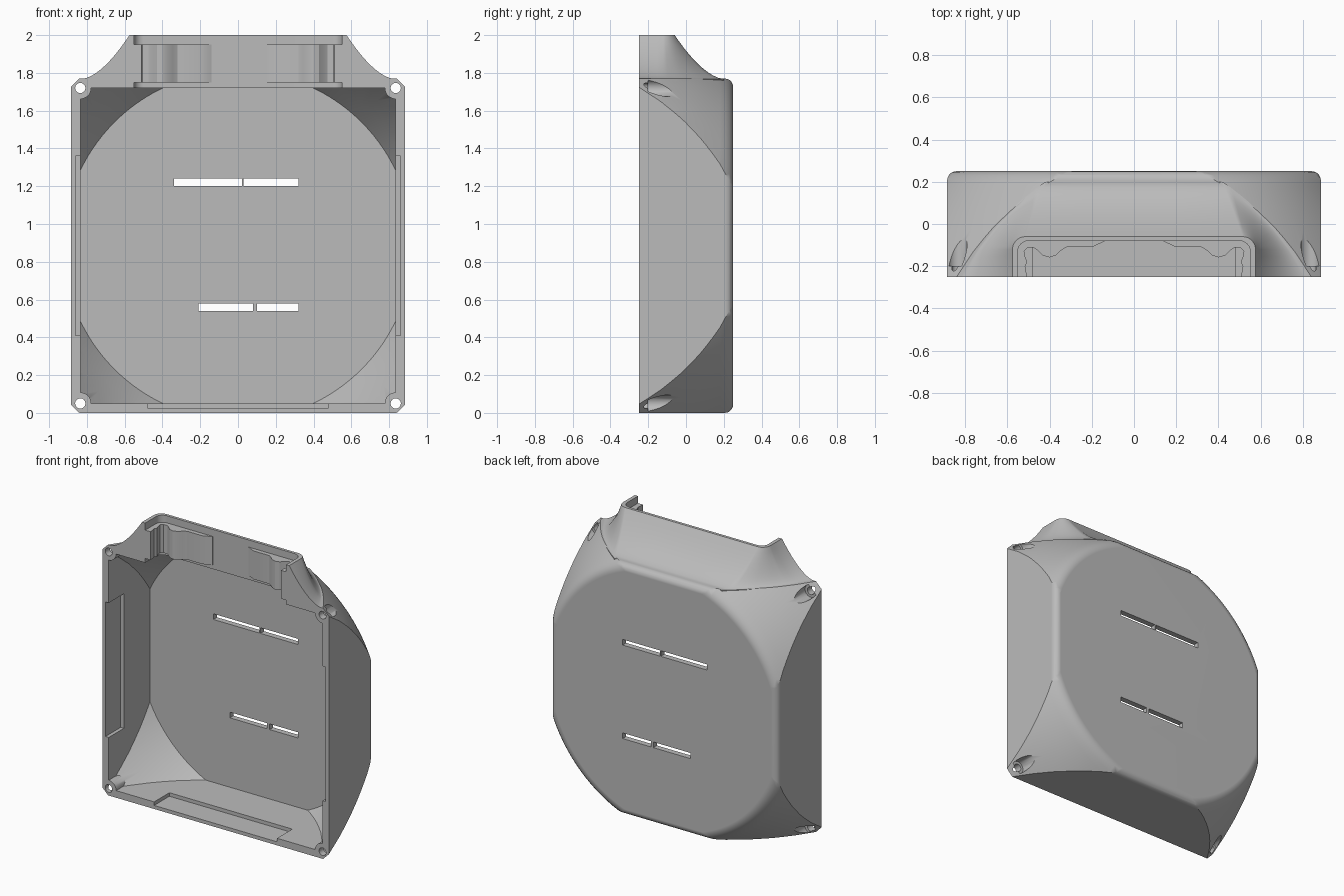
import bpy, bmesh, math
from mathutils import Matrix, Vector

cube = bpy.data.objects.get("Cube")
if cube:
    bpy.data.objects.remove(cube, do_unlink=True)

MID = 0.885      # half width of the case and height of its axis
FRONT = -0.25    # open face

grey = bpy.data.materials.new("plain grey")
grey.use_nodes = True
grey.diffuse_color = (0.5, 0.5, 0.5, 1)
grey.node_tree.nodes["Principled BSDF"].inputs["Base Color"].default_value = (0.5, 0.5, 0.5, 1)


def make(name, bm):
    bmesh.ops.recalc_face_normals(bm, faces=bm.faces[:])
    me = bpy.data.meshes.new(name)
    bm.to_mesh(me)
    bm.free()
    me.materials.append(grey)
    ob = bpy.data.objects.new(name, me)
    bpy.context.collection.objects.link(ob)
    return ob


def select(ob):
    bpy.ops.object.select_all(action='DESELECT')
    ob.select_set(True)
    bpy.context.view_layer.objects.active = ob


def combine(ob, tool, op):
    select(ob)
    m = ob.modifiers.new(op.lower(), 'BOOLEAN')
    m.operation, m.object, m.solver = op, tool, 'EXACT'
    bpy.ops.object.modifier_apply(modifier=m.name)
    bpy.data.objects.remove(tool, do_unlink=True)


def box_mesh(x0, x1, y0, y1, z0, z1):
    bm = bmesh.new()
    bmesh.ops.create_cube(bm, size=1)
    for v in bm.verts:
        v.co = Vector(((x0 + x1) / 2 + v.co.x * (x1 - x0),
                       (y0 + y1) / 2 + v.co.y * (y1 - y0),
                       (z0 + z1) / 2 + v.co.z * (z1 - z0)))
    return bm


def box(name, *ext):
    return make(name, box_mesh(*ext))


def cylinder(name, x, z, r, y0, y1):
    bm = bmesh.new()
    bmesh.ops.create_cone(bm, cap_ends=True, segments=32, radius1=r, radius2=r, depth=y1 - y0)
    bm.transform(Matrix.Translation((x, (y0 + y1) / 2, z)) @ Matrix.Rotation(math.pi / 2, 4, 'X'))
    return make(name, bm)


def bridge(bm, rings):
    """Skin closed rings of equal length and cap both ends."""
    loops = [[bm.verts.new(p) for p in ring] for ring in rings]
    for a, b in zip(loops, loops[1:]):
        for i in range(len(a)):
            j = (i + 1) % len(a)
            bm.faces.new((a[i], a[j], b[j], b[i]))
    bm.faces.new(loops[0])
    bm.faces.new(loops[-1])


def lathe(name, profile, n=144):
    """Revolve (y, radius) points around the front-to-back axis."""
    bm = bmesh.new()
    angles = [2 * math.pi * (i + 0.5) / n for i in range(n)]
    bridge(bm, [[(r * math.cos(a), y, MID + r * math.sin(a)) for a in angles] for y, r in profile])
    return make(name, bm)


def prism(name, outline, z0, z1):
    bm = bmesh.new()
    bridge(bm, [[(x, y, z) for x, y in outline] for z in (z0, z1)])
    return make(name, bm)


def arc(cx, cy, r, a0, a1, n):
    return [(cx + r * math.cos(math.radians(a0 + (a1 - a0) * i / n)),
             cy + r * math.sin(math.radians(a0 + (a1 - a0) * i / n))) for i in range(n + 1)]


def mirrored(half):
    """Half outline running from the middle to the right, closed on the left."""
    return half + [(-x, y) for x, y in reversed(half) if x > 0]


# Outer case: rounded box trimmed by a domed cone
bm = box_mesh(-MID, MID, -0.3, 0.25, 0, 2 * MID)
runs = [e for e in bm.edges if abs(e.verts[0].co.y - e.verts[1].co.y) > 0.1]
bmesh.ops.bevel(bm, geom=runs, offset=0.05, segments=6, profile=0.5, affect='EDGES')
rim = [e for e in bm.edges if all(v.co.y > 0.24 for v in e.verts)]
bmesh.ops.bevel(bm, geom=rim, offset=0.045, segments=5, profile=0.5, affect='EDGES')
case = make("case", bm)
cone = [(-0.35, 1.26), (-0.25, 1.22), (-0.13, 1.167), (-0.02, 1.11), (0.08, 1.05), (0.18, 0.985)]
combine(case, lathe("outer_cone", cone + [(0.21, 0.962), (0.23, 0.943), (0.244, 0.92),
                                          (0.25, 0.892), (0.26, 0.85)]), 'INTERSECT')


# Flared neck on top, lofted from the cone edge to a rounded rectangle
def cone_radius(y):
    for (y0, r0), (y1, r1) in zip(cone, cone[1:]):
        if y <= y1:
            return r0 + (r1 - r0) * (y - y0) / (y1 - y0)
    return cone[-1][1]


STEPS = 14
base = [(0, 0.2), (0.2, 0.2)]
for i in range(STEPS + 1):
    y = 0.18 + (FRONT - 0.18) * i / STEPS
    base.append((math.sqrt(cone_radius(y) ** 2 - MID ** 2) - 0.012, y + 0.02 * (1 - i / STEPS)))
rim_arc = arc(0.515, -0.12, 0.06, 90, 0, STEPS - 4)
top = [(0, -0.06), (0.25, -0.06)] + rim_arc + [(0.575, -0.12 + (FRONT + 0.12) * i / 4) for i in range(1, 5)]
levels = [(1.72, 0)]
for i in range(11):
    s = (i / 10) ** 1.6
    levels.append((1.768 + (2 - 1.768) * s, s ** 0.6))
rings = []
for z, w in levels:
    half = [(a[0] + (b[0] - a[0]) * w, a[1] + (b[1] - a[1]) * w) for a, b in zip(base, top)]
    half.append((half[-1][0], -0.3))
    rings.append([(x, y, z) for x, y in mirrored(half)])
bm = bmesh.new()
bridge(bm, rings)
combine(case, make("neck", bm), 'UNION')

# Main cavity, keeping a boss in each corner
corners = [(sx * 0.835, z) for sx in (-1, 1) for z in (0.05, 1.72)]
cavity = box("cavity", -0.835, 0.835, -0.4, 0.21, 0.05, 1.72)
combine(cavity, lathe("inner_cone", [(-0.45, 1.3), (-0.25, 1.182), (-0.02, 1.065), (0.1, 0.995),
                                     (0.21, 0.925), (0.25, 0.9)]), 'INTERSECT')
for x, z in corners:
    combine(cavity, cylinder("boss", x, z, 0.058, -0.5, 0.3), 'DIFFERENCE')
combine(case, cavity, 'DIFFERENCE')

# Channel through the neck
channel = mirrored([(0, -0.08)] + arc(0.5, -0.13, 0.05, 90, 0, 6) + [(0.55, -0.4)])
combine(case, prism("channel", channel, 1.7, 2.1), 'DIFFERENCE')

# Shallow rebates inside the side and bottom walls
for sx in (-1, 1):
    x0, x1 = sorted((sx * 0.8, sx * 0.86))
    combine(case, box("side_rebate", x0, x1, -0.4, -0.08, 0.41, 1.36), 'DIFFERENCE')
combine(case, box("bottom_rebate", -0.48, 0.48, -0.4, -0.08, 0.025, 0.08), 'DIFFERENCE')

# Screw holes with counterbores from behind
for x, z in corners:
    combine(case, cylinder("screw_hole", x, z, 0.027, -0.5, 0.1), 'DIFFERENCE')
    combine(case, cylinder("counterbore", x, z, 0.045, -0.2, 0.4), 'DIFFERENCE')

# Slots through the back wall
for x0, x1, z in ((-0.34, 0.022, 1.22), (0.028, 0.32, 1.22), (-0.21, 0.08, 0.56), (0.1, 0.32, 0.56)):
    combine(case, box("slot", x0, x1, 0.1, 0.4, z - 0.02, z + 0.02), 'DIFFERENCE')

# Trim everything flush at the open face
combine(case, box("front_trim", -2, 2, -1, FRONT, -1, 3), 'DIFFERENCE')

# Contoured clips inside the neck channel
clip = [(0.14, -0.075), (0.14, -0.082), (0.2, -0.11), (0.32, -0.11), (0.345, -0.125), (0.37, -0.148),
        (0.4, -0.158), (0.43, -0.15), (0.455, -0.125), (0.475, -0.112), (0.505, -0.112), (0.52, -0.13),
        (0.515, -0.155), (0.505, -0.18), (0.515, -0.2), (0.51, -0.23), (0.51, FRONT),
        (0.56, FRONT), (0.56, -0.12), (0.54, -0.085), (0.5, -0.075)]
parts = [case]
for side, sx in (("left", 1), ("right", -1)):
    parts.append(prism(side + "_clip", [(sx * x, y) for x, y in clip], 1.75, 1.95))

# Smooth shading with crisp edges
for ob in parts:
    select(ob)
    bpy.ops.object.shade_smooth_by_angle(angle=math.radians(28))
    wn = ob.modifiers.new("weighted_normals", 'WEIGHTED_NORMAL')
    wn.keep_sharp = True
